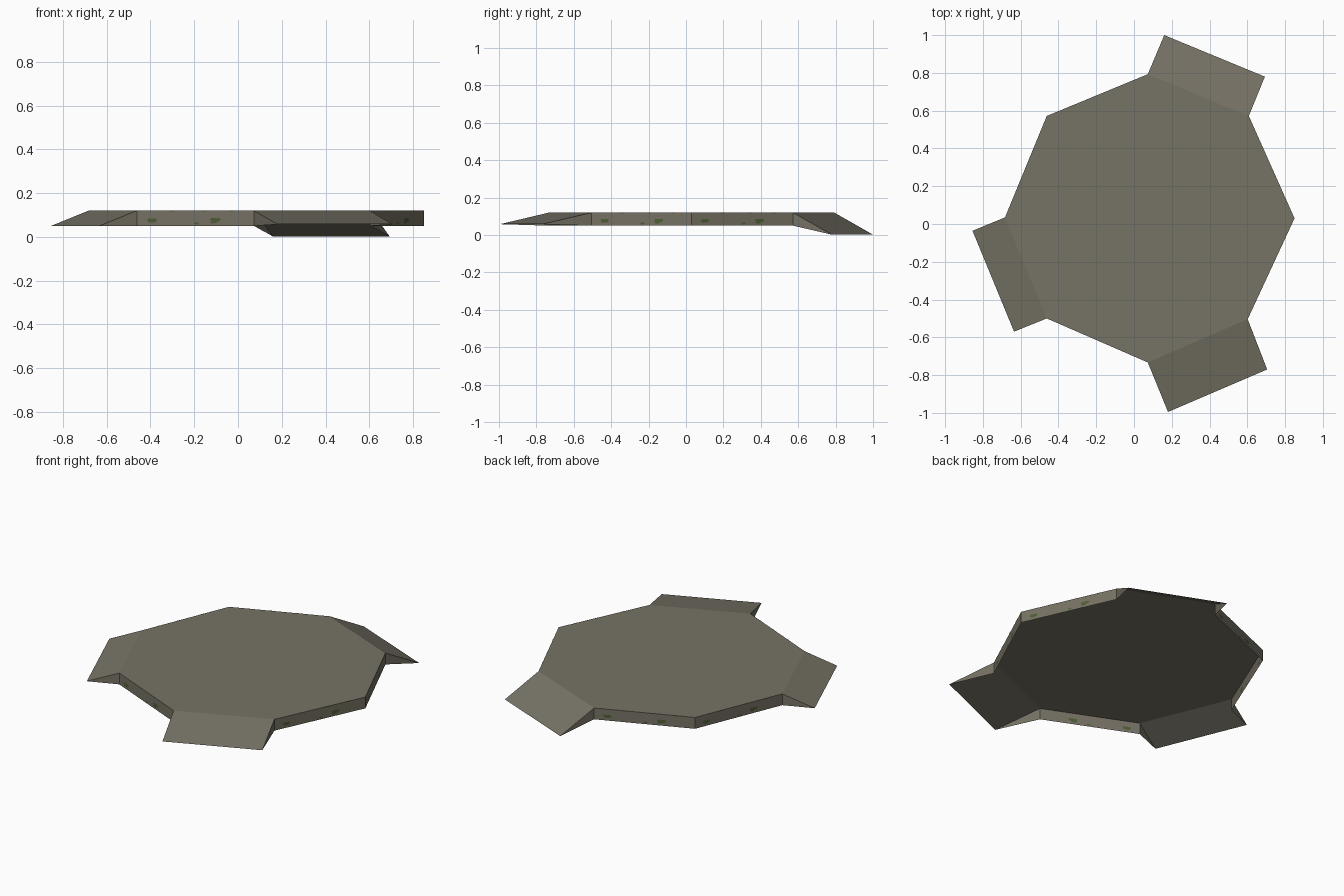
import bpy
from mathutils import Vector

if "Cube" in bpy.data.objects:
    bpy.data.objects.remove(bpy.data.objects["Cube"])

Z0, Z1 = 0.05, 0.12
UP = Vector((0, 0, 1))
# Slightly uneven octagon outline, counter-clockwise from the right
OUTLINE = [(0.85, 0.03), (0.608, 0.572), (0.073, 0.793), (-0.462, 0.572),
           (-0.683, 0.035), (-0.462, -0.5), (0.073, -0.733), (0.602, -0.504)]


def material(name, rgb):
    m = bpy.data.materials.new(name)
    m.diffuse_color = (*rgb, 1)
    m.use_nodes = True
    m.node_tree.nodes["Principled BSDF"].inputs["Base Color"].default_value = m.diffuse_color
    return m


stone = material("stone", (0.183, 0.17, 0.132))
edge_stone = material("edge_stone", (0.183, 0.167, 0.127))
moss = material("moss_green", (0.075, 0.112, 0.035))


def add_mesh(name, verts, faces, mats):
    me = bpy.data.meshes.new(name)
    me.from_pydata([tuple(v) for v in verts], [], faces)
    for m in mats:
        me.materials.append(m)
    me.update()
    # upright faces take the edge colour
    if len(mats) > 1:
        for p in me.polygons:
            p.material_index = int(abs(p.normal.z) < 0.1)
    ob = bpy.data.objects.new(name, me)
    bpy.context.collection.objects.link(ob)
    return ob


def corner(i, z):
    return Vector((*OUTLINE[i % 8], z))


# Platform: open underneath, walls only where there is no ramp
WALLS = (0, 2, 3, 5, 7)
ring = [corner(i, Z0) for i in range(8)] + [corner(i, Z1) for i in range(8)]
faces = [tuple(range(8, 16))]
faces += [(i, (i + 1) % 8, (i + 1) % 8 + 8, i + 8) for i in WALLS]
add_mesh("platform", ring, faces, [stone, edge_stone])


# Ramps: sloping sheet with triangular cheeks, open underneath
def ramp(name, i, outer_a, outer_b, lip):
    v = [corner(i, Z0), corner(i + 1, Z0), corner(i, Z1), corner(i + 1, Z1),
         Vector((*outer_a, lip)), Vector((*outer_b, lip))]
    add_mesh(name, v, [(2, 4, 5, 3), (0, 4, 2), (1, 3, 5)], [stone, edge_stone])


ramp("back_ramp", 1, (0.693, 0.78), (0.16, 1.0), 0.002)
ramp("left_ramp", 4, (-0.855, -0.036), (-0.635, -0.57), 0.05)
ramp("front_ramp", 6, (0.18, -0.995), (0.705, -0.77), 0.058)

# Moss patches on both faces of each wall: position along it, height, width, tallness
PATCHES = [(0.13, 0.075, 0.05, 0.02), (0.51, 0.061, 0.025, 0.01),
           (0.67, 0.077, 0.055, 0.018), (0.655, 0.066, 0.035, 0.008),
           (0.30, 0.118, 0.03, 0.004), (0.58, 0.118, 0.025, 0.004),
           (0.81, 0.118, 0.025, 0.004)]
SHAPE = [(-0.5, 0.1), (-0.25, -0.5), (0.35, -0.4), (0.5, 0.15), (0.4, 0.5), (-0.35, 0.5)]
verts, faces = [], []
for i in WALLS:
    a, b = corner(i, 0), corner(i + 1, 0)
    d = (b - a).normalized()
    out = d.cross(UP) * 0.0012
    for side in (1, -1):
        for u, z, w, h in PATCHES:
            n = len(verts)
            verts += [a.lerp(b, u) + d * (sx * w) + out * side + UP * (z + sz * h)
                      for sx, sz in SHAPE]
            faces.append(tuple(range(n, n + len(SHAPE)))[::side])
add_mesh("moss_patches", verts, faces, [moss])
